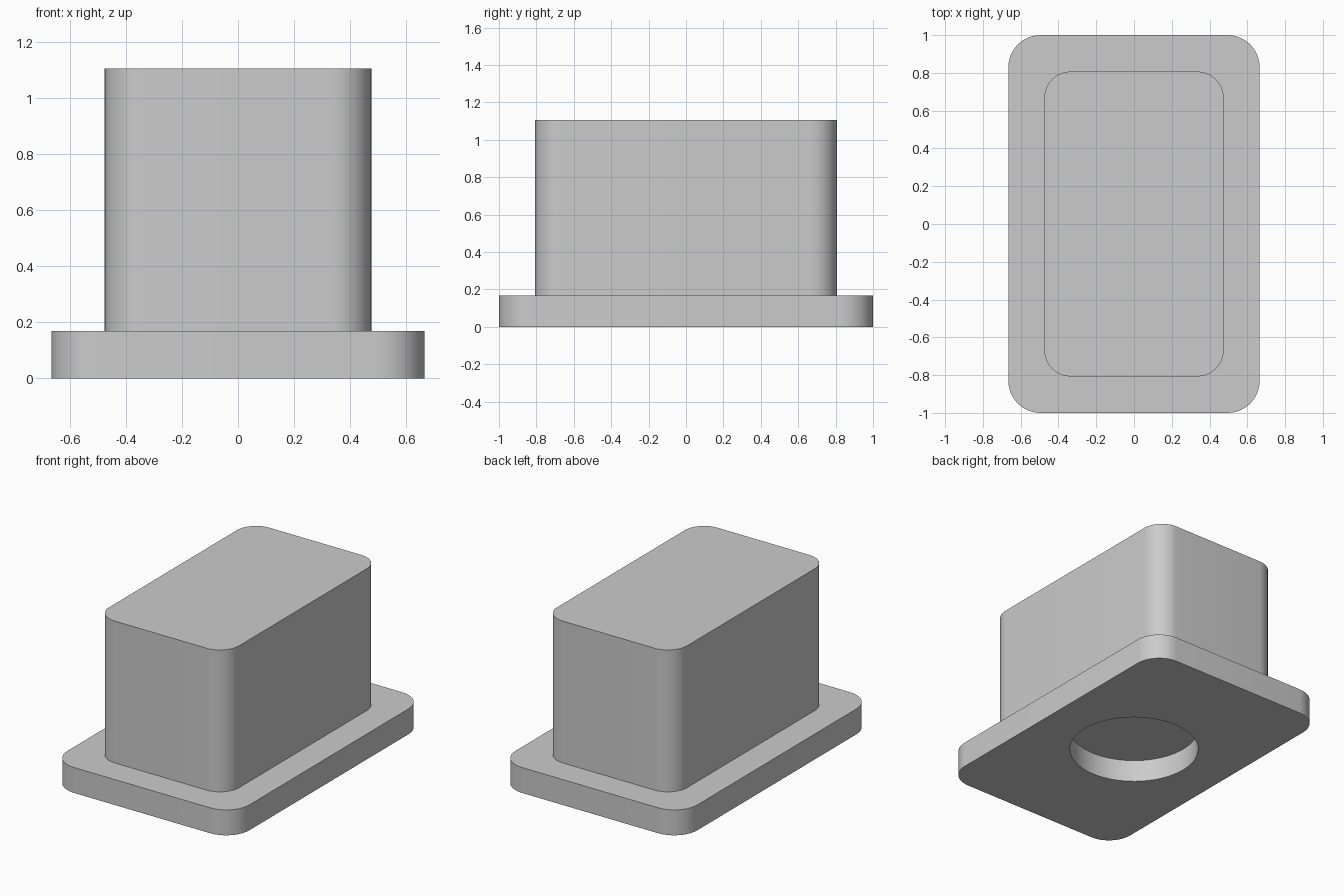
import bpy
import bmesh
from math import radians, sin, cos, pi

if "Cube" in bpy.data.objects:
    bpy.data.objects.remove(bpy.data.objects["Cube"], do_unlink=True)

grey = bpy.data.materials.new("light_grey")
grey.use_nodes = True
grey.diffuse_color = (0.6, 0.6, 0.6, 1)
grey.node_tree.nodes["Principled BSDF"].inputs["Base Color"].default_value = grey.diffuse_color


def rounded_block(name, half_x, half_y, radius, bottom, top, steps=12):
    """Rounded rectangle extruded upwards."""
    bm = bmesh.new()
    outline = []
    for corner, (sx, sy) in enumerate([(1, 1), (-1, 1), (-1, -1), (1, -1)]):
        for i in range(steps + 1):
            a = (corner + i / steps) * pi / 2
            outline.append(bm.verts.new((sx * (half_x - radius) + radius * cos(a),
                                         sy * (half_y - radius) + radius * sin(a), bottom)))
    face = bm.faces.new(outline)
    lifted = bmesh.ops.extrude_face_region(bm, geom=[face], use_keep_orig=True)
    for v in lifted["geom"]:
        if isinstance(v, bmesh.types.BMVert):
            v.co.z = top
    bmesh.ops.recalc_face_normals(bm, faces=bm.faces)
    mesh = bpy.data.meshes.new(name)
    bm.to_mesh(mesh)
    bm.free()
    obj = bpy.data.objects.new(name, mesh)
    bpy.context.collection.objects.link(obj)
    mesh.materials.append(grey)
    return obj


def smooth(obj):
    bpy.ops.object.select_all(action='DESELECT')
    obj.select_set(True)
    bpy.context.view_layer.objects.active = obj
    bpy.ops.object.shade_smooth_by_angle(angle=radians(30))


# Wide flange and the tall block standing on it
flange = rounded_block("base_flange", 0.665, 1.0, 0.17, 0, 0.168)
block = rounded_block("upper_block", 0.475, 0.807, 0.14, 0.168, 1.105)

# Shallow round recess in the underside
recess_depth = 0.147
bpy.ops.mesh.primitive_cylinder_add(vertices=96, radius=0.395, depth=2 * recess_depth)
cutter = bpy.context.object
cutter.name = "recess_cutter"
cutter.data.materials.append(grey)
cut = flange.modifiers.new("recess", 'BOOLEAN')
cut.operation = 'DIFFERENCE'
cut.solver = 'EXACT'
cut.object = cutter
bpy.context.view_layer.objects.active = flange
bpy.ops.object.modifier_apply(modifier=cut.name)
bpy.data.objects.remove(cutter, do_unlink=True)

for part in (flange, block):
    smooth(part)
